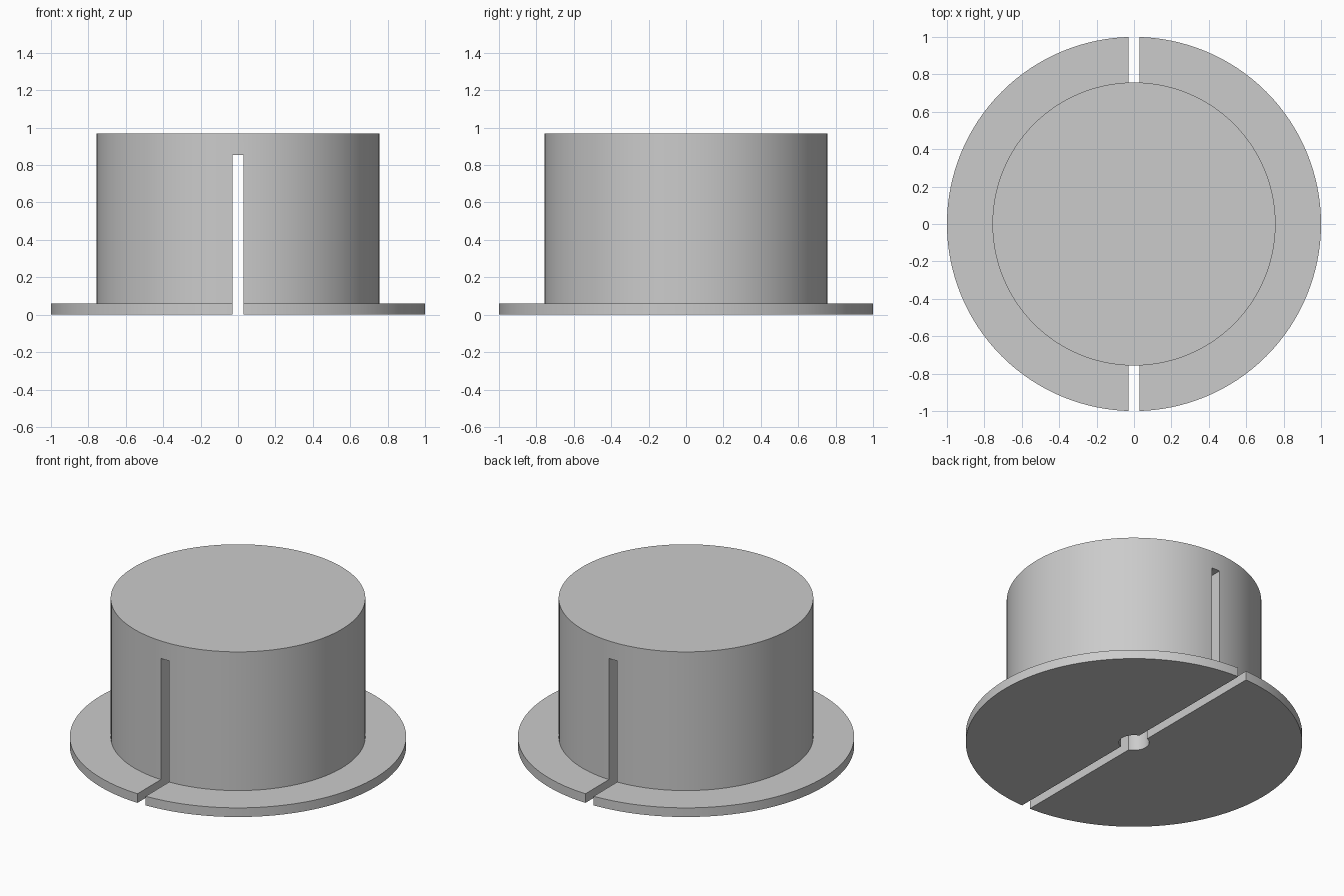
import bpy
import bmesh
from math import radians

cube = bpy.data.objects.get("Cube")
if cube:
    bpy.data.objects.remove(cube, do_unlink=True)

SEGMENTS = 128
RIM_R, RIM_H = 1.0, 0.06
DRUM_R, DRUM_H = 0.757, 0.97
SLOT_W, SLOT_H = 0.06, 0.855
BORE_R = 0.09

grey = bpy.data.materials.new("plain_grey")
grey.use_nodes = True
colour = (0.6, 0.6, 0.6, 1)
grey.diffuse_color = colour
grey.node_tree.nodes["Principled BSDF"].inputs["Base Color"].default_value = colour


def lathe(name, profile):
    """Revolve an (radius, height) profile around z into a closed solid."""
    bm = bmesh.new()
    verts = [bm.verts.new((r, 0, z)) for r, z in profile]
    edges = [bm.edges.new(pair) for pair in zip(verts, verts[1:])]
    bmesh.ops.spin(bm, geom=verts + edges, cent=(0, 0, 0), axis=(0, 0, 1),
                   angle=radians(360), steps=SEGMENTS, use_duplicate=False)
    bmesh.ops.remove_doubles(bm, verts=bm.verts, dist=1e-5)
    # Close the open ends with single flat faces
    bmesh.ops.holes_fill(bm, edges=[e for e in bm.edges if e.is_boundary], sides=0)
    bmesh.ops.recalc_face_normals(bm, faces=bm.faces)
    mesh = bpy.data.meshes.new(name)
    bm.to_mesh(mesh)
    bm.free()
    mesh.materials.append(grey)
    obj = bpy.data.objects.new(name, mesh)
    bpy.context.collection.objects.link(obj)
    return obj


# Drum with a flat flange at its foot
body = lathe("flanged_drum", [(RIM_R, 0), (RIM_R, RIM_H), (DRUM_R, RIM_H), (DRUM_R, DRUM_H)])

# Cutters: a straight slot from front to back and a round central bore
bpy.ops.mesh.primitive_cube_add(size=1, location=(0, 0, SLOT_H / 2 - 0.1))
slot = bpy.context.object
slot.name = "slot_cutter"
slot.scale = (SLOT_W, 3, SLOT_H + 0.2)
slot.data.materials.append(grey)
bore = lathe("bore_cutter", [(BORE_R, -0.2), (BORE_R, SLOT_H)])

bpy.ops.object.select_all(action='DESELECT')
body.select_set(True)
bpy.context.view_layer.objects.active = body
for cutter in (slot, bore):
    cutter.hide_render = True
    mod = body.modifiers.new(cutter.name, 'BOOLEAN')
    mod.operation = 'DIFFERENCE'
    mod.solver = 'EXACT'
    mod.object = cutter
    bpy.ops.object.modifier_apply(modifier=mod.name)
    bpy.data.objects.remove(cutter, do_unlink=True)

# Smooth curved walls, crisp edges
bpy.ops.object.shade_smooth_by_angle(angle=radians(30))
